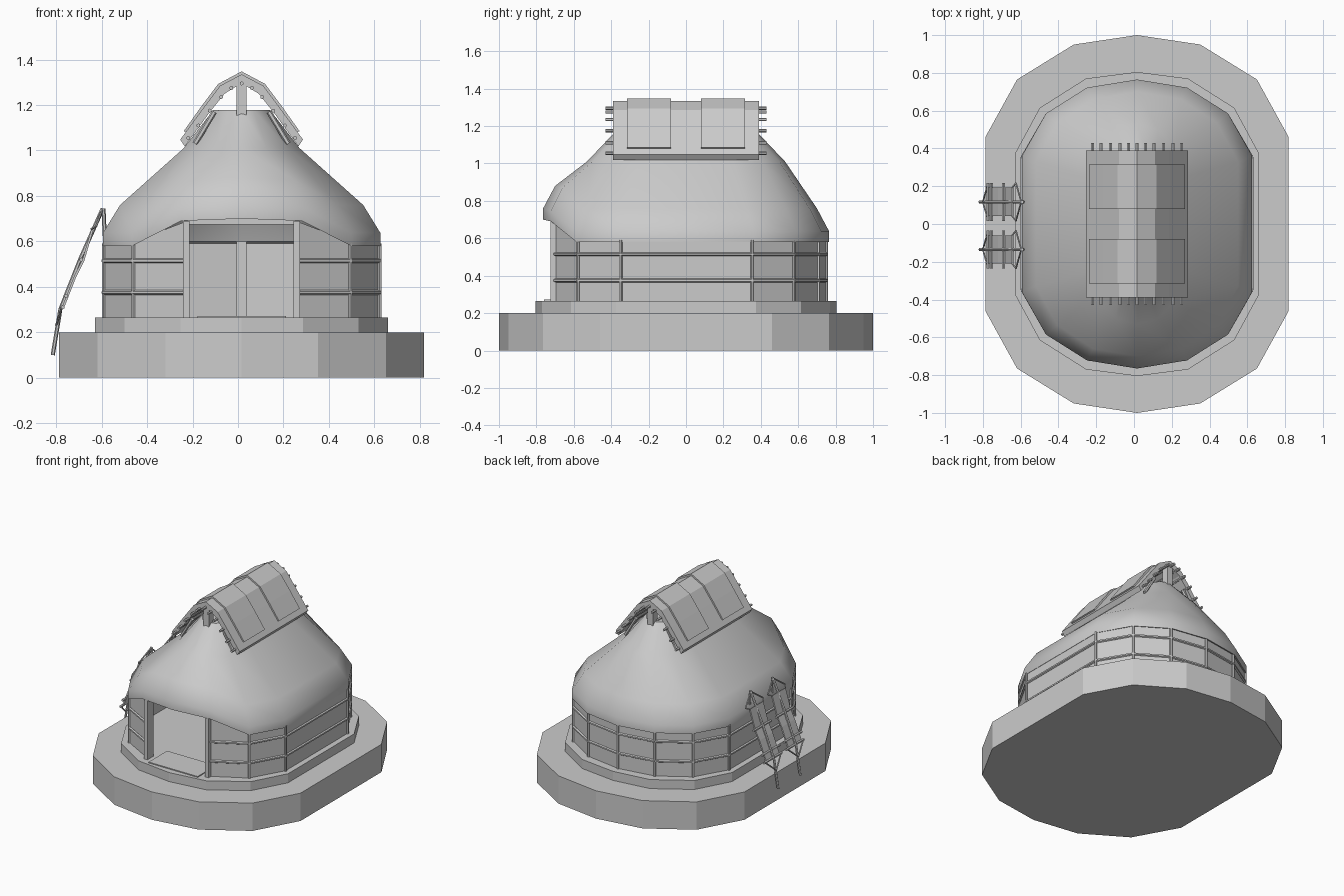
import bpy, bmesh, math
from mathutils import Vector

if bpy.data.objects.get("Cube"):
    bpy.data.objects.remove(bpy.data.objects["Cube"])

CX = 0.016  # the hut's own centre line
GREY = (0.6, 0.6, 0.6, 1)
mat = bpy.data.materials.new("plain_grey")
mat.use_nodes = True
mat.diffuse_color = GREY
mat.node_tree.nodes["Principled BSDF"].inputs["Base Color"].default_value = GREY


def finish(name, bm, smooth=None):
    bmesh.ops.recalc_face_normals(bm, faces=bm.faces)
    mesh = bpy.data.meshes.new(name)
    bm.to_mesh(mesh)
    bm.free()
    mesh.materials.append(mat)
    ob = bpy.data.objects.new(name, mesh)
    bpy.context.collection.objects.link(ob)
    if smooth:
        bpy.ops.object.select_all(action='DESELECT')
        ob.select_set(True)
        bpy.context.view_layer.objects.active = ob
        bpy.ops.object.shade_smooth_by_angle(angle=math.radians(smooth))
    return ob


def loft(name, rings, closed=True, caps=True, smooth=None):
    """Skin a stack of equal point rings."""
    bm = bmesh.new()
    vs = [[bm.verts.new(p) for p in ring] for ring in rings]
    n = len(vs[0])
    for a, b in zip(vs, vs[1:]):
        for i in range(n if closed else n - 1):
            j = (i + 1) % n
            bm.faces.new((a[i], a[j], b[j], b[i]))
    if caps:
        bm.faces.new(vs[0])
        bm.faces.new(vs[-1])
    return finish(name, bm, smooth)


def box(name, lo, hi):
    def ring(z):
        return [(lo[0], lo[1], z), (hi[0], lo[1], z), (hi[0], hi[1], z), (lo[0], hi[1], z)]
    return loft(name, [ring(lo[2]), ring(hi[2])])


def rods(name, paths, r, sides=6):
    """Straight rods along every segment of every path, in one object."""
    bm = bmesh.new()
    for path in paths:
        for a, b in zip(path, path[1:]):
            a, b = Vector(a), Vector(b)
            d = b - a
            m = d.to_track_quat('Z', 'Y').to_matrix().to_4x4()
            m.translation = (a + b) / 2
            bmesh.ops.create_cone(bm, cap_ends=True, segments=sides, radius1=r,
                                  radius2=r, depth=d.length, matrix=m)
    return finish(name, bm, 50)


def outline(quarter):
    """Mirror a quarter (back middle to side) into a closed outline."""
    right = quarter + [(x, -y) for x, y in reversed(quarter)]
    return right + [(-x, y) for x, y in reversed(right[1:-1])]


def at(points, z):
    return [(CX + x, y, z) for x, y in points]


# Stepped ground slab
base = outline([(0, 1), (.335, .95), (.635, .765), (.803, .46)])
loft("base_slab", [at(base, 0), at(base, .2)])
step = outline([(0, .805), (.27, .77), (.515, .615), (.645, .375)])
loft("floor_step", [at(step, .2), at(step, .265)])

# Thatched roof with its eave lifted over the doorway
eave = outline([(0, .765), (.265, .722), (.482, .585), (.61, .36)])


def roof_ring(w, d, z, lift):
    ring = []
    for x, y in eave:
        up = lift * (1 if y < -.74 else .92 if y < -.65 else 0)
        ring.append((CX + x * w / .61, y * d / .765, z + up))
    return ring


roof = [(.215, .49, .97, 0), (.49, .66, .72, .11), (.565, .71, .6, .11), (.61, .765, .58, .12),
        (.61, .765, .638, .12), (.535, .7, .76, .12), (.255, .53, 1.01, 0), (.125, .37, 1.178, 0)]
loft("thatch_roof", [roof_ring(*r) for r in roof], smooth=40)

# Wall panels around an open doorway, taller beside the door
half = [(.235, -.70), (.47, -.57), (.598, -.345), (.598, .35), (.47, .57), (.26, .70)]
wall = half + [(0, .742)] + [(-x, y) for x, y in reversed(half)]


def wall_top(y):
    return .69 if y < -.65 else .6


w = loft("wall_panels", [at(wall, .265), [(CX + x, y, wall_top(y)) for x, y in wall]],
         closed=False, caps=False)
solid = w.modifiers.new("thickness", 'SOLIDIFY')
solid.thickness = .015
solid.offset = 0

# Rails and corner posts on the walls
skin = [(x * 1.015, y * 1.012) for x, y in wall]
rods("wall_rails", [at(skin, z) for z in (.375, .515)], .01)
rods("wall_posts", [[(CX + x, y, .265), (CX + x, y, wall_top(y) - .01)] for x, y in skin], .009)

# Doorway
for side, name in ((-1, "right_door_post"), (1, "left_door_post")):
    x = CX + side * .243
    box(name, (x - .014, -.725, .265), (x + .014, -.655, .69))
box("door_lintel", (CX - .24, -.69, .675), (CX + .24, -.66, .70))
box("door_mat", (CX - .195, -.76, .265), (CX + .195, -.55, .272))
box("back_inner_post", (CX - .022, .69, .265), (CX + .022, .735, .6))

# Ridge cover: a bent sheet over the smoke opening
arch = [(.27, 1.048), (.17, 1.185), (.095, 1.285), (0, 1.335)]
under = [(.25, 1.018), (.143, 1.165), (.075, 1.25), (0, 1.296)]


def sheet(name, outer, inner, y0, y1):
    prof = outer + [(-x, z) for x, z in reversed(outer[:-1])]
    prof += [(x * -1, z) for x, z in inner] + [(x, z) for x, z in reversed(inner[:-1])]
    return loft(name, [[(CX + x, y, z) for x, z in prof] for y in (y0, y1)])


sheet("ridge_cover", arch, under, -.39, .39)
raised = [(.255, 1.085)] + [(x + .008, z + .008) for x, z in arch[1:3]] + [(0, 1.348)]
lower = [(.243, 1.08)] + [(x - .004, z - .004) for x, z in arch[1:3]] + [(0, 1.33)]
for y, name in ((-.198, "front_cover_panel"), (.198, "back_cover_panel")):
    sheet(name, raised, lower, y - .118, y + .118)

# Battens running under the cover, with their ends showing
spots = [(0, 1.295), (.045, 1.275), (.09, 1.235), (.14, 1.175), (.19, 1.11), (.235, 1.055)]
rods("cover_battens", [[(CX + s * x, -.43, z), (CX + s * x, .43, z)]
                       for x, z in spots for s in (-1, 1) if x or s > 0], .009)
for y, name in ((-.36, "front_king_post"), (.36, "back_king_post")):
    box(name, (CX - .022, y - .025, 1.1), (CX + .022, y + .025, 1.31))
rods("cover_struts", [[(CX + s * .12, y, 1.17), (CX + s * .205, y, 1.03)]
                      for s in (-1, 1) for y in (-.37, .37)], .012)

# Two stretching frames leaning on the right wall
lean = [(-.645, .655), (-.685, .52), (-.72, .45), (-.775, .31)]
for y, name in ((.117, "back"), (-.135, "front")):
    hide = [[(x, y + s * .075, z) for s in (-1, 1)] for x, z in lean]
    h = loft(name + "_stretched_hide", hide, closed=False, caps=False)
    h.modifiers.new("thickness", 'SOLIDIFY').thickness = .01
    rods(name + "_frame_pole", [[(-.815, y, .1), (-.782, y, .3), (-.695, y, .52), (-.595, y, .745)],
                                [(-.592, y, .745), (-.585, y, .6)]], .009)
    rods(name + "_frame_bars", [[(x, y - .1, z), (x, y + .1, z)]
                                for x, z in ((-.69, .52), (-.755, .36), (-.772, .31))], .009)
    rods(name + "_frame_ties", [[(-.597, y, .742), (-.625, y + s * .1, .665), (-.645, y + s * .075, .655)]
                                for s in (-1, 1)] +
         [[(-.8, y, .23), (-.775, y + s * .09, .31)] for s in (-1, 1)], .005)
